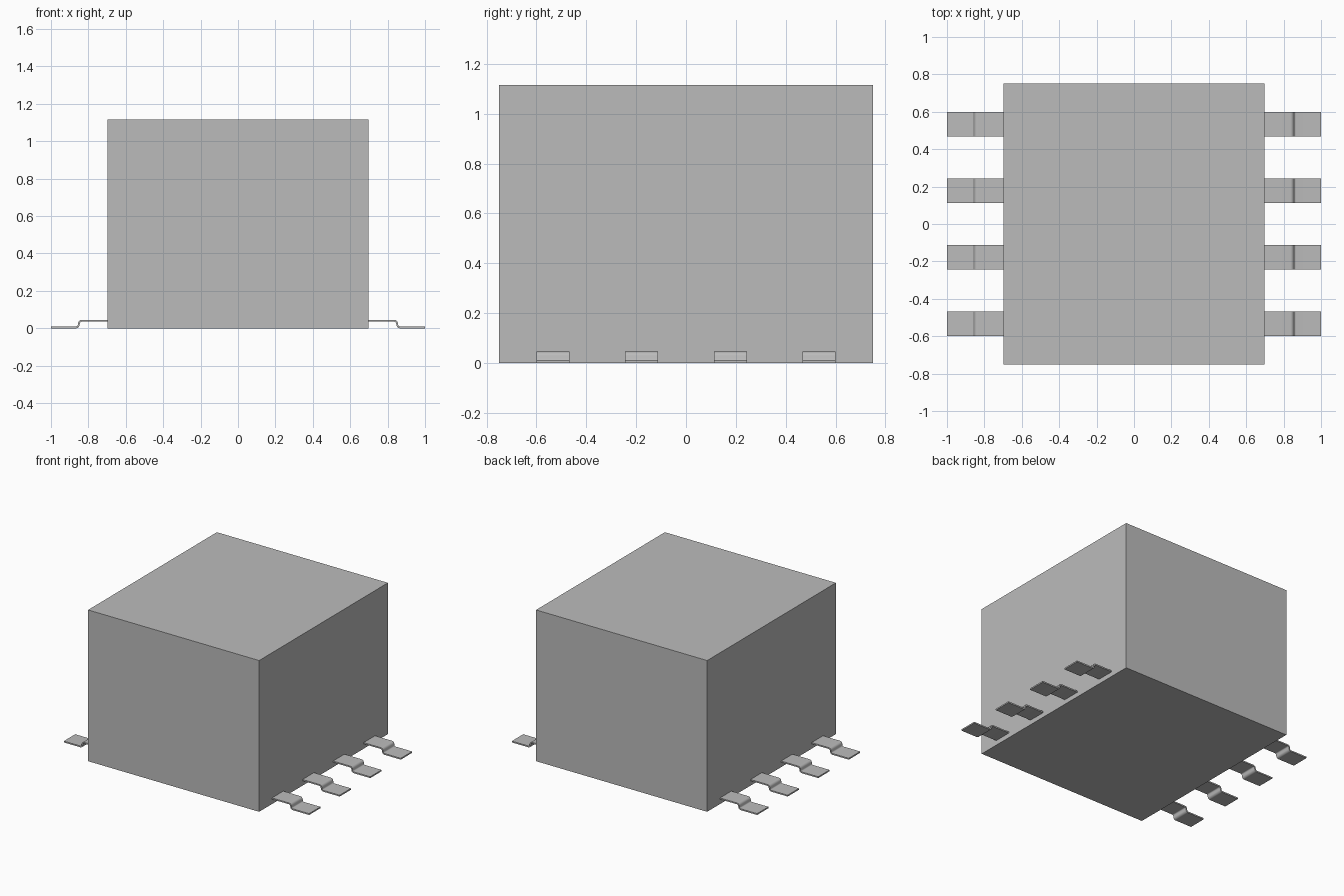
import bpy
import bmesh
from math import sin, cos, radians
from mathutils import Vector

cube = bpy.data.objects.get("Cube")
if cube:
    bpy.data.objects.remove(cube, do_unlink=True)

# One plain grey for everything
grey = bpy.data.materials.new("plain grey")
grey.use_nodes = True
colour = (0.5, 0.5, 0.5, 1)
grey.diffuse_color = colour
grey.node_tree.nodes["Principled BSDF"].inputs["Base Color"].default_value = colour

WIDTH, DEPTH, HEIGHT = 1.395, 1.5, 1.115
LEAD_WIDTH, THICK, PITCH = 0.132, 0.01, 0.356
TOP_Z, FOOT_Z = 0.04, THICK / 2
BEND_R, BEND_ANGLE, STEPS = 0.014, radians(80), 6


def finish(bm, name):
    bmesh.ops.recalc_face_normals(bm, faces=bm.faces)
    mesh = bpy.data.meshes.new(name)
    bm.to_mesh(mesh)
    bm.free()
    mesh.materials.append(grey)
    obj = bpy.data.objects.new(name, mesh)
    bpy.context.collection.objects.link(obj)
    return obj


def lead_outline():
    """Gull-wing side profile: a centre line offset to both sides."""
    angles = [BEND_ANGLE * i / STEPS for i in range(STEPS + 1)]
    drop = TOP_Z - FOOT_Z - 2 * BEND_R * (1 - cos(BEND_ANGLE))
    run = 2 * BEND_R * sin(BEND_ANGLE) + drop * cos(BEND_ANGLE) / sin(BEND_ANGLE)
    start = 0.851 - run / 2
    end = start + run
    path = [(WIDTH / 2 - 0.01, TOP_Z, 0)]
    path += [(start + BEND_R * sin(a), TOP_Z - BEND_R * (1 - cos(a)), a) for a in angles]
    path += [(end - BEND_R * sin(a), FOOT_Z + BEND_R * (1 - cos(a)), a) for a in reversed(angles)]
    path.append((1, FOOT_Z, 0))
    half = THICK / 2
    upper = [(x + half * sin(a), z + half * cos(a)) for x, z, a in path]
    lower = [(x - half * sin(a), z - half * cos(a)) for x, z, a in path]
    return upper, lower


def make_lead(name, side, y):
    upper, lower = lead_outline()
    bm = bmesh.new()
    rows = [[bm.verts.new((side * x, y + dy, z)) for x, z in line]
            for line, dy in ((upper, -LEAD_WIDTH / 2), (upper, LEAD_WIDTH / 2),
                             (lower, LEAD_WIDTH / 2), (lower, -LEAD_WIDTH / 2))]
    for a, b in zip(rows, rows[1:] + rows[:1]):
        for i in range(len(a) - 1):
            bm.faces.new((a[i], a[i + 1], b[i + 1], b[i]))
    for i in (0, -1):
        bm.faces.new([row[i] for row in rows])
    lead = finish(bm, name)
    bpy.ops.object.select_all(action="DESELECT")
    lead.select_set(True)
    bpy.context.view_layer.objects.active = lead
    bpy.ops.object.shade_smooth_by_angle(angle=radians(30))


# Package body
bm = bmesh.new()
bmesh.ops.create_cube(bm, size=1)
bmesh.ops.scale(bm, vec=(WIDTH, DEPTH, HEIGHT), verts=bm.verts)
bmesh.ops.translate(bm, vec=Vector((0, 0, HEIGHT / 2)), verts=bm.verts)
finish(bm, "body")

# Four leads on each side
for side, label in ((1, "left"), (-1, "right")):
    for i in range(4):
        make_lead(f"{label}_lead_{i + 1}", side, (i - 1.5) * PITCH)
